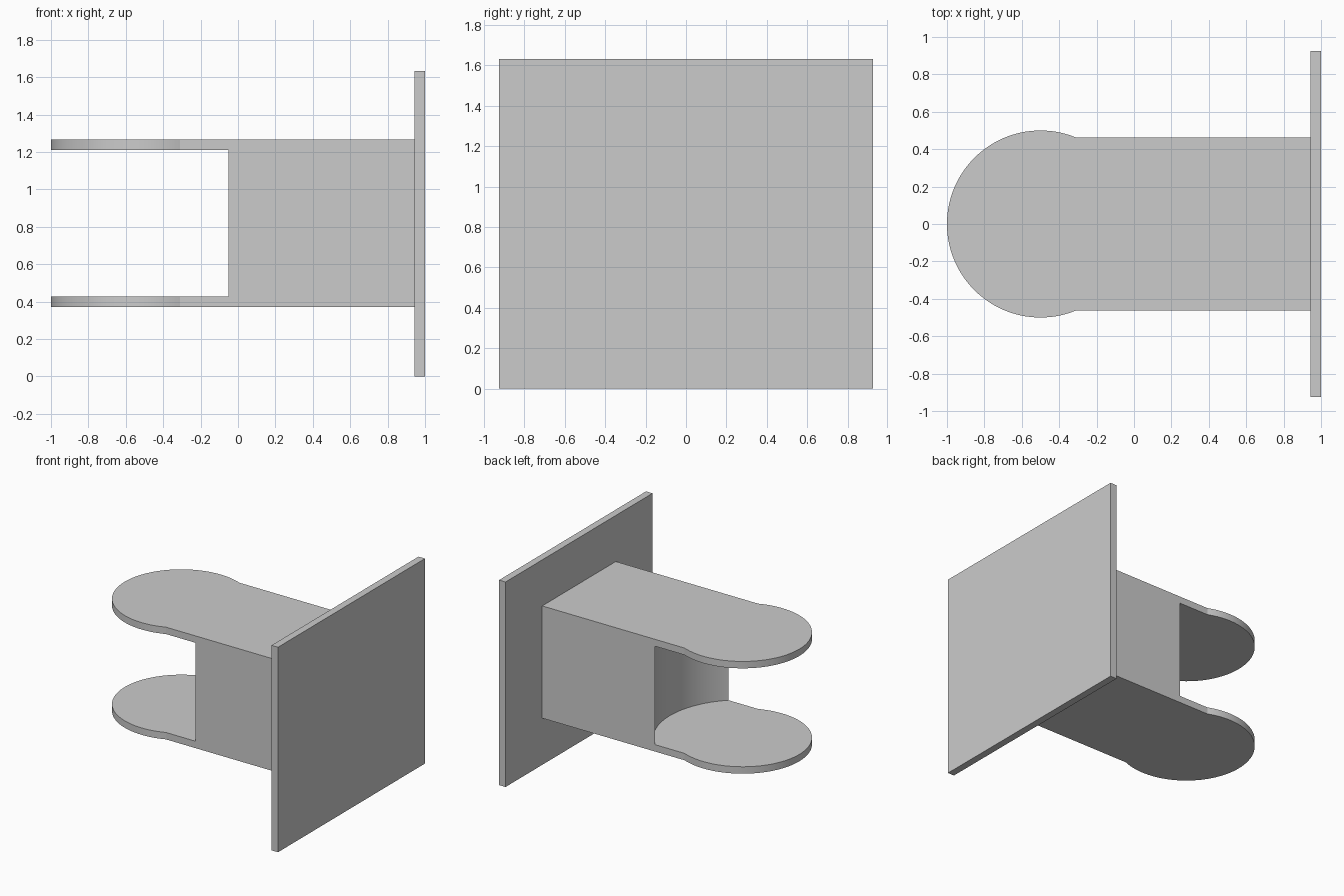
import bpy, bmesh
from math import cos, sin, asin, pi, radians

if "Cube" in bpy.data.objects:
    bpy.data.objects.remove(bpy.data.objects["Cube"])

grey = bpy.data.materials.new("plain_grey")
grey.use_nodes = True
colour = (0.6, 0.6, 0.6, 1)
grey.diffuse_color = colour
grey.node_tree.nodes["Principled BSDF"].inputs["Base Color"].default_value = colour


def prism(name, outline, z0, z1):
    """Extrude a flat outline from z0 up to z1."""
    bm = bmesh.new()
    face = bm.faces.new([bm.verts.new((x, y, z0)) for x, y in outline])
    top = bmesh.ops.extrude_face_region(bm, geom=[face])["geom"]
    bmesh.ops.translate(bm, vec=(0, 0, z1 - z0),
                        verts=[v for v in top if isinstance(v, bmesh.types.BMVert)])
    bmesh.ops.recalc_face_normals(bm, faces=bm.faces)
    mesh = bpy.data.meshes.new(name)
    bm.to_mesh(mesh)
    bm.free()
    mesh.materials.append(grey)
    obj = bpy.data.objects.new(name, mesh)
    bpy.context.collection.objects.link(obj)
    return obj


def arc(radius, start, end, steps):
    """Points on an arc about the rounded end's centre."""
    angles = [start + (end - start) * i / steps for i in range(steps + 1)]
    return [(-0.5 + radius * cos(a), radius * sin(a)) for a in angles]


half_width, plate_x = 0.463, 0.943

# Upright mounting plate
prism("mounting_plate", [(plate_x, -0.925), (1, -0.925), (1, 0.925), (plate_x, 0.925)], 0, 1.633)

# Arm with a rounded, slightly bulging end
neck = asin(half_width / 0.5)
outline = [(plate_x, -half_width), (plate_x, half_width)]
outline += arc(0.5, neck, 2 * pi - neck, 72)
arm = prism("forked_arm", outline, 0.372, 1.266)

# Round slot that splits the arm into two tongues and hollows the block
cutter = prism("slot_cutter", arc(0.645, 0, 2 * pi, 128)[:-1], 0.427, 1.211)
cutter.hide_render = True
slot = arm.modifiers.new("slot", "BOOLEAN")
slot.operation = "DIFFERENCE"
slot.solver = "EXACT"
slot.object = cutter

bpy.ops.object.select_all(action="DESELECT")
arm.select_set(True)
bpy.context.view_layer.objects.active = arm
bpy.ops.object.modifier_apply(modifier="slot")
bpy.data.objects.remove(cutter)
bpy.ops.object.shade_smooth_by_angle(angle=radians(20))
